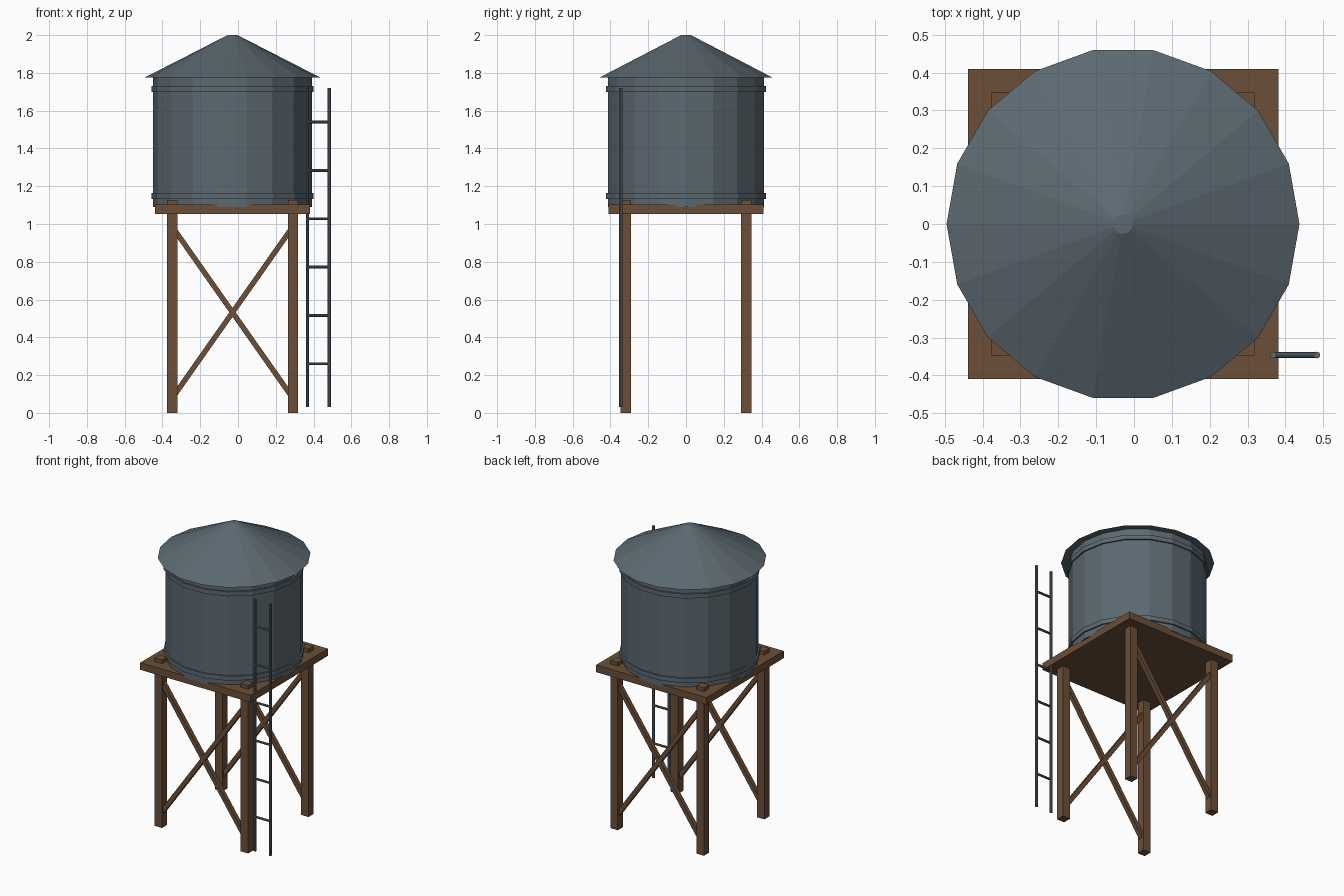
import bpy, math
from mathutils import Vector

if "Cube" in bpy.data.objects:
    bpy.data.objects.remove(bpy.data.objects["Cube"])

CX = -0.029   # tower axis; the ladder on the right balances the bounds


def material(name, rgb):
    m = bpy.data.materials.new(name)
    m.diffuse_color = (*rgb, 1)
    m.use_nodes = True
    m.node_tree.nodes["Principled BSDF"].inputs["Base Color"].default_value = m.diffuse_color
    return m


wood = material("brown wood", (0.147, 0.078, 0.040))
metal = material("blue grey metal", (0.107, 0.141, 0.165))


def finish(name, mat):
    ob = bpy.context.object
    ob.name = name
    ob.data.materials.append(mat)
    return ob


def box(name, mat, center, size):
    bpy.ops.mesh.primitive_cube_add(size=1, location=center)
    ob = finish(name, mat)
    ob.scale = size
    return ob


def drum(name, r1, r2, z1, z2, sides=18):
    # vertices rotated so that one lies on the +x axis
    bpy.ops.mesh.primitive_cone_add(vertices=sides, radius1=r1, radius2=r2, depth=z2 - z1,
                                    location=(CX, 0, (z1 + z2) / 2),
                                    rotation=(0, 0, math.pi / 2))
    return finish(name, metal)


def rod(name, a, b, r):
    a, b = Vector(a), Vector(b)
    d = b - a
    bpy.ops.mesh.primitive_cylinder_add(vertices=8, radius=r, depth=d.length, location=(a + b) / 2)
    ob = finish(name, metal)
    ob.rotation_euler = d.to_track_quat('Z', 'Y').to_euler()
    return ob


# tank, hoops and conical roof
drum("tank", 0.42, 0.42, 1.09, 1.78)
drum("lower_hoop", 0.43, 0.43, 1.133, 1.163)
drum("upper_hoop", 0.43, 0.43, 1.70, 1.73)
drum("roof", 0.466, 0.026, 1.775, 2.0)

# platform
box("platform", wood, (CX, 0, 1.078), (0.82, 0.82, 0.048))

# legs and cross braces on the front and back
for sy, side in ((-1, "front"), (1, "back")):
    for sx, hand in ((-1, "left"), (1, "right")):
        box(f"{side}_{hand}_leg", wood, (CX + sx * 0.32, sy * 0.32, 0.5635), (0.055, 0.055, 1.127))
        brace = box(f"{side}_{hand}_brace", wood, (CX, sy * 0.32, 0.532),
                    (0.028, 0.028, math.hypot(0.64, 0.91)))
        brace.rotation_euler = (0, sx * math.atan2(0.64, 0.91), 0)

# ladder
LX, RX, LY = 0.368, 0.483, -0.346
for x, hand in ((LX, "left"), (RX, "right")):
    rod(f"ladder_{hand}_rail", (x, LY, 0.03), (x, LY, 1.72), 0.009)
for i in range(6):
    z = 0.26 + i * 0.256
    rod(f"ladder_rung_{i + 1}", (LX, LY, z), (RX, LY, z), 0.0075)
